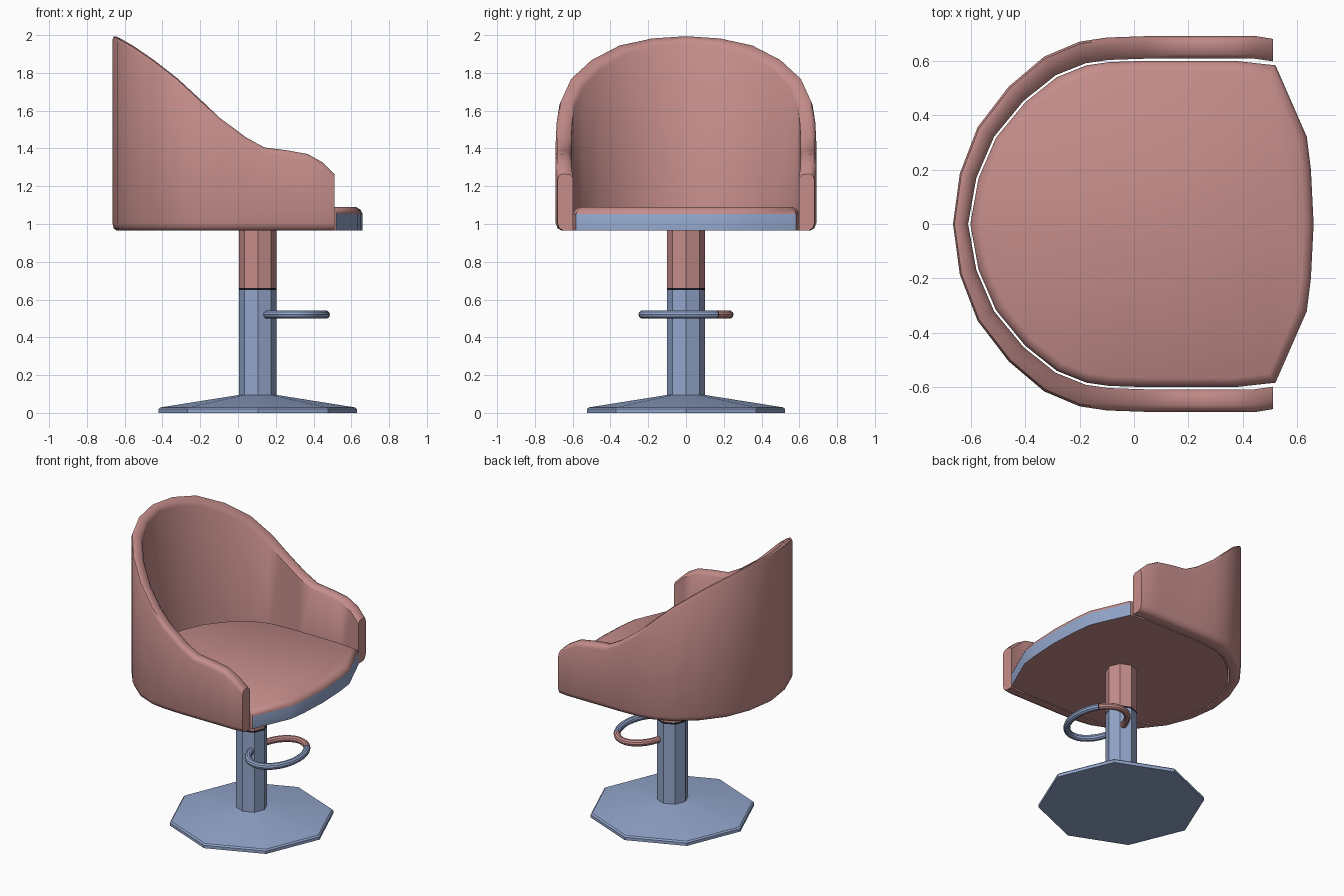
import bpy
import bmesh
from math import sin, cos, pi, tau, radians
from mathutils import Vector

cube = bpy.data.objects.get("Cube")
if cube:
    bpy.data.objects.remove(cube)


def material(name, color):
    mat = bpy.data.materials.new(name)
    mat.use_nodes = True
    mat.diffuse_color = (*color, 1)
    mat.node_tree.nodes["Principled BSDF"].inputs["Base Color"].default_value = (*color, 1)
    return mat


PINK = material("dusty pink", (0.56, 0.27, 0.26))
BLUE = material("steel blue", (0.29, 0.38, 0.60))
DARK = material("dark seam", (0.01, 0.01, 0.02))
MATERIALS = [PINK, BLUE, DARK]
pink, blue, dark = range(len(MATERIALS))


def loft(name, rings, rule, wrap=False, angle=30):
    """Skin a row of closed rings; the rule picks a colour from a face centre."""
    bm = bmesh.new()
    rows = [[bm.verts.new(p) for p in ring] for ring in rings]
    pairs = list(zip(rows, rows[1:]))
    if wrap:
        pairs.append((rows[-1], rows[0]))
    else:
        bm.faces.new(rows[0])
        bm.faces.new(rows[-1])
    for a, b in pairs:
        for i in range(len(a)):
            j = (i + 1) % len(a)
            bm.faces.new((a[i], a[j], b[j], b[i]))
    bmesh.ops.recalc_face_normals(bm, faces=bm.faces)
    for face in bm.faces:
        face.material_index = rule(face.calc_center_median(), face.normal)
    mesh = bpy.data.meshes.new(name)
    bm.to_mesh(mesh)
    bm.free()
    for mat in MATERIALS:
        mesh.materials.append(mat)
    obj = bpy.data.objects.new(name, mesh)
    bpy.context.collection.objects.link(obj)
    bpy.ops.object.select_all(action='DESELECT')
    obj.select_set(True)
    bpy.context.view_layer.objects.active = obj
    bpy.ops.object.shade_smooth_by_angle(angle=radians(angle))
    return obj


def mirrored(half):
    """Complete a half outline that ends on the centre line."""
    return half + [Vector((p.x, -p.y)) for p in reversed(half[:-1])]


def inward(points, i):
    """Inward miter direction of a counter-clockwise outline point."""
    before = (points[i] - points[i - 1]).normalized()
    after = (points[(i + 1) % len(points)] - points[i]).normalized()
    n1, n2 = Vector((-before.y, before.x)), Vector((-after.y, after.x))
    return (n1 + n2) / (1 + n1.dot(n2))


# Wrap-around back: plan position and rim height from arm tip to centre back
PROFILE = [(0.51, 0.68, 1.265), (0.45, 0.69, 1.325), (0.37, 0.69, 1.37),
           (0.26, 0.69, 1.39), (0.14, 0.69, 1.405), (0.04, 0.69, 1.46),
           (-0.1, 0.685, 1.565), (-0.2, 0.67, 1.66), (-0.33, 0.615, 1.78),
           (-0.46, 0.505, 1.88), (-0.575, 0.355, 1.957), (-0.64, 0.185, 1.992),
           (-0.665, 0, 2.002)]
BOTTOM = 0.965


def rim_height(x):
    for (xa, _, za), (xb, _, zb) in zip(PROFILE, PROFILE[1:]):
        if x >= xb:
            return za + (zb - za) * min(max((xa - x) / (xa - xb), 0), 1)
    return PROFILE[-1][2]


outer = mirrored([Vector((x, y)) for x, y, _ in PROFILE])
inner = []
for i, p in enumerate(outer):
    tip = i in (0, len(outer) - 1)
    direction = Vector((0, -1 if p.y > 0 else 1)) if tip else inward(outer, i)
    inner.append(p + direction * (0.055 + 0.04 * abs(p.y)))

# Cross-section of the wall: fraction across, then offset from rim or bottom
TOP_EDGE = [(0, -0.03), (0.1, -0.008), (0.3, 0), (0.8, -0.003), (1, -0.02)]
LOW_EDGE = [(1, 0), (0.4, 0), (0.12, 0.012), (0, 0.04)]
sections = []
for p, q in zip(outer, inner):
    high, low = rim_height(p.x), rim_height(q.x)
    section = [(*p.lerp(q, t), high + (low - high) * t + dz) for t, dz in TOP_EDGE]
    section += [(*p.lerp(q, t), BOTTOM + dz) for t, dz in LOW_EDGE]
    sections.append(section)
loft("wraparound_back", sections, lambda c, n: pink, angle=45)

# Seat cushion: fills the inside of the back and bows out at the front
middle = len(inner) // 2
front = [Vector(p) for p in ((0.66, 0), (0.65, 0.2), (0.635, 0.32), (0.52, 0.583))]
back = [p + inward(inner, i) * 0.008
        for i, p in enumerate(inner[:middle + 1]) if 1 < i]
half = front + back
outline = half + [Vector((p.x, -p.y)) for p in reversed(half[1:-1])]


def seat_ring(inset, z):
    return [(*(p + inward(outline, i) * inset), z) for i, p in enumerate(outline)]


def seat_color(c, n):
    return blue if c.x > 0.5 and c.z < 1.04 and abs(n.z) < 0.5 else pink


loft("seat_cushion",
     [seat_ring(0, BOTTOM), seat_ring(0, 1.052), seat_ring(0.01, 1.075),
      seat_ring(0.035, 1.09)], seat_color, angle=40)

# Pedestal: octagonal foot and post
AXIS = 0.105


def octagon(radius, z):
    return [(AXIS + radius * cos(k * pi / 4), radius * sin(k * pi / 4), z)
            for k in range(8)]


loft("pedestal_foot",
     [octagon(0.525, 0), octagon(0.525, 0.02), octagon(0.515, 0.029),
      octagon(0.1, 0.095)], lambda c, n: blue)


def post_color(c, n):
    if c.z < 0.65:
        return blue
    return dark if c.z < 0.662 else pink


loft("pedestal_post",
     [octagon(0.1, z) for z in (0.08, 0.65, 0.662, BOTTOM + 0.01)], post_color)

# Footrest: oval tube passing through the post
STEPS, SIDES, TUBE = 32, 10, 0.022
CENTER = Vector((0.305, 0, 0.52))
SEAM = 0.77
angles = sorted([tau * k / STEPS for k in range(STEPS) if k != 4]
                + [SEAM - 0.015, SEAM + 0.015])


def tube_ring(a):
    spot = CENTER + Vector((0.16 * cos(a), 0.23 * sin(a), 0))
    side = Vector((0.23 * cos(a), 0.16 * sin(a), 0)).normalized()
    return [spot + TUBE * (side * cos(b) + Vector((0, 0, sin(b))))
            for b in (tau * k / SIDES for k in range(SIDES))]


footrest = loft("footrest_ring", [tube_ring(a) for a in angles],
                lambda c, n: blue, wrap=True)
# Far half of the footrest is pink, divided by a dark seam
for face in footrest.data.polygons:
    step = face.index // SIDES
    start = angles[step]
    if abs(start - (SEAM - 0.015)) < 0.001:
        face.material_index = dark
    elif SEAM < start < pi - 0.01:
        face.material_index = pink
